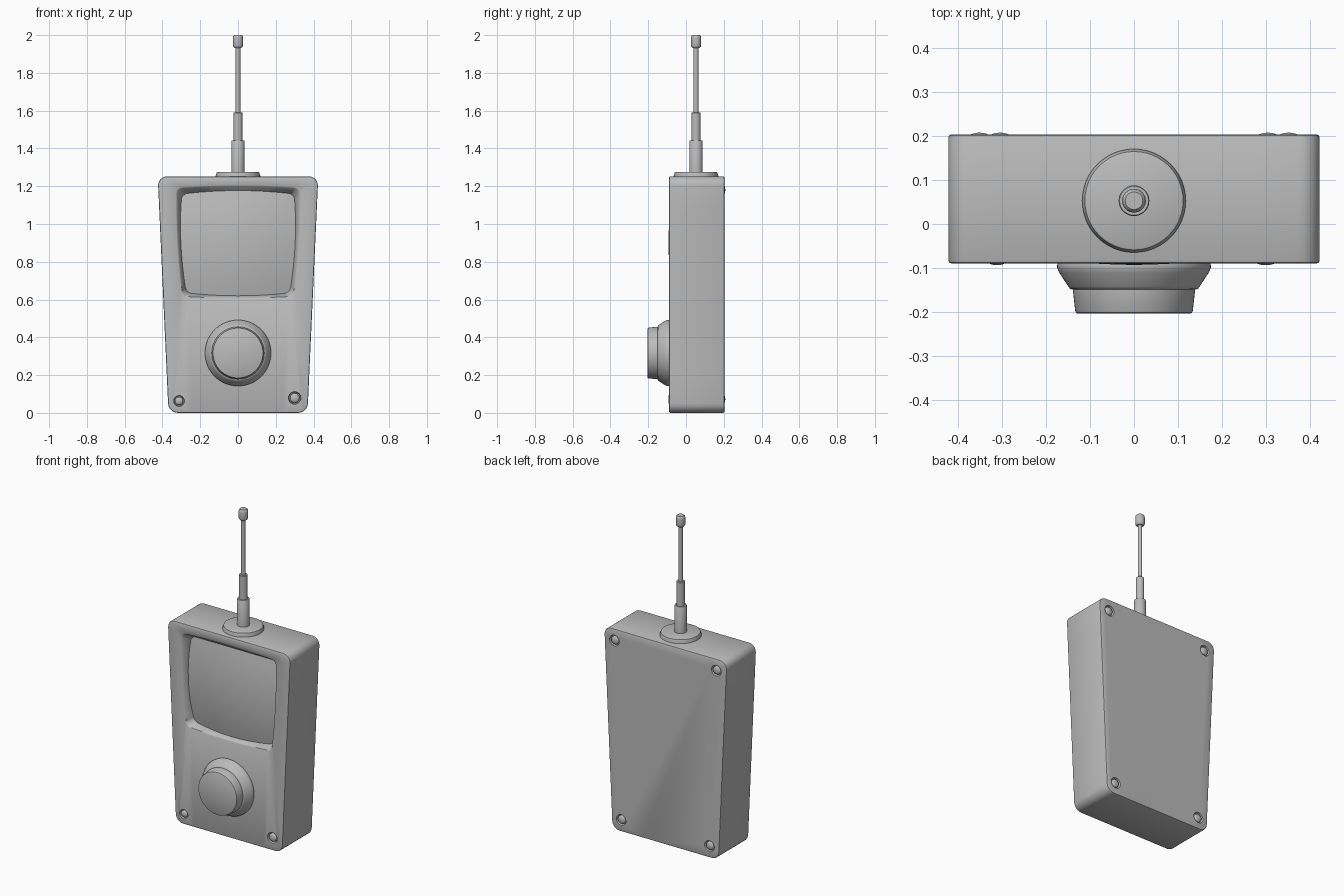
import bpy, bmesh, math
from mathutils import Matrix, Vector

cube = bpy.data.objects.get("Cube")
if cube:
    bpy.data.objects.remove(cube, do_unlink=True)

grey = bpy.data.materials.new("grey plastic")
grey.use_nodes = True
COLOR = (0.5, 0.5, 0.5, 1)
grey.diffuse_color = COLOR
grey.node_tree.nodes["Principled BSDF"].inputs["Base Color"].default_value = COLOR

FRONT, BACK = -0.09, 0.204


def finish(name, bm, angle=35):
    """Turn a bmesh into a shaded object with the shared material."""
    bmesh.ops.recalc_face_normals(bm, faces=bm.faces)
    mesh = bpy.data.meshes.new(name)
    bm.to_mesh(mesh)
    bm.free()
    mesh.materials.append(grey)
    obj = bpy.data.objects.new(name, mesh)
    bpy.context.collection.objects.link(obj)
    shade(obj, angle)
    return obj


def shade(obj, angle=35):
    bpy.ops.object.select_all(action='DESELECT')
    obj.select_set(True)
    bpy.context.view_layer.objects.active = obj
    bpy.ops.object.shade_smooth_by_angle(angle=math.radians(angle))


def ring(top_w, bot_w, z0, z1, radius, bulge=0.0, inset=0.0, side=8, arc=6):
    """Rounded, tapered outline in x and z with optionally bowed sides."""
    tw, bw, z0, z1 = top_w - inset, bot_w - inset, z0 + inset, z1 - inset
    radius = max(radius - inset, 0.005)
    quad = [Vector(p) for p in ((-bw, z0), (bw, z0), (tw, z1), (-tw, z1))]
    pts = []
    for i, p in enumerate(quad):
        nxt = quad[(i + 1) % 4]
        a, b = (quad[i - 1] - p).normalized(), (nxt - p).normalized()
        for k in range(arc + 1):
            t = math.pi / 2 * k / arc
            pts.append(p + radius * (a * (1 - math.sin(t)) + b * (1 - math.cos(t))))
        s, e = p + b * radius, nxt - b * radius
        pts += [s.lerp(e, k / side) for k in range(1, side)]
    zc, hh, hw = (z0 + z1) / 2, (z1 - z0) / 2, (tw + bw) / 2
    out = []
    for x, z in pts:
        u, v = x / hw, (z - zc) / hh
        out.append((x + bulge * u * max(0, 1 - v * v),
                    z + bulge * v * max(0, 1 - u * u)))
    return out


def loft(bm, loops, cap_start=True, cap_end=True):
    loops = [[bm.verts.new(p) for p in loop] for loop in loops]
    n = len(loops[0])
    for a, b in zip(loops, loops[1:]):
        for i in range(n):
            bm.faces.new((a[i], a[(i + 1) % n], b[(i + 1) % n], b[i]))
    if cap_start:
        bm.faces.new(loops[0])
    if cap_end:
        bm.faces.new(loops[-1])


def lathe(bm, profile, origin, rot_x=0.0, seg=48):
    """Spin (radius, height) points about an axis through origin."""
    m = Matrix.Translation(origin) @ Matrix.Rotation(rot_x, 4, 'X')
    loft(bm, [[m @ Vector((r * math.cos(2 * math.pi * i / seg),
                           r * math.sin(2 * math.pi * i / seg), h))
               for i in range(seg)] for r, h in profile])


def turned(name, profile, origin, rot_x=0.0, seg=48):
    bm = bmesh.new()
    lathe(bm, profile, origin, rot_x, seg)
    return finish(name, bm)


def dome_y(x, z):
    """Curved surface of the bulging screen."""
    return FRONT - 0.003 + 0.38 * (x * x + (z - 0.9) ** 2)


# Tapered case with softened edges and a recess for the screen
def case(y, inset):
    return [(x, y, z) for x, z in ring(0.425, 0.368, 0.0, 1.252, 0.05, inset=inset)]


def opening(y, inset):
    return [(x, y, z) for x, z in ring(0.328, 0.298, 0.613, 1.195, 0.035, 0.01, inset)]


screen_edge = ring(0.297, 0.274, 0.637, 1.16, 0.03, 0.017)
bevel = 0.007
loops = [case(BACK, bevel), case(BACK - 0.3 * bevel, 0.3 * bevel), case(BACK - bevel, 0),
         case(FRONT + bevel, 0), case(FRONT + 0.3 * bevel, 0.3 * bevel), case(FRONT, bevel),
         opening(FRONT, 0), opening(FRONT + 0.003, 0.005),
         [(x, dome_y(x, z), z) for x, z in screen_edge],
         [(x, 0.03, z) for x, z in screen_edge]]
bm = bmesh.new()
loft(bm, loops)
body = finish("case", bm)

# Screw positions: x, z, hole radius, face
screws = [(-0.312, 0.063, 0.030, FRONT), (0.300, 0.079, 0.035, FRONT)]
for s in (-1, 1):
    screws += [(s * 0.352, 1.18, 0.035, BACK), (s * 0.305, 0.072, 0.035, BACK)]

# Round screw wells cut into the case
bm = bmesh.new()
for x, z, r, y in screws:
    rot = math.pi / 2 if y == FRONT else -math.pi / 2
    lathe(bm, [(r * 0.85, -0.02), (r, 0.01)], (x, y, z), rot, 32)
cutter = finish("well_cutter", bm)
cutter.hide_render = True
cut = body.modifiers.new("wells", 'BOOLEAN')
cut.operation, cut.solver, cut.object = 'DIFFERENCE', 'EXACT', cutter
bpy.ops.object.select_all(action='DESELECT')
bpy.context.view_layer.objects.active = body
body.select_set(True)
bpy.ops.object.modifier_apply(modifier=cut.name)
bpy.data.objects.remove(cutter, do_unlink=True)
shade(body)

# Domed screw heads sitting in the wells
for i, (x, z, r, y) in enumerate(screws):
    rot = math.pi / 2 if y == FRONT else -math.pi / 2
    head = [(r * 0.72, -0.022), (r * 0.72, -0.006)]
    head += [(r * 0.72 * math.cos(t), -0.006 + 0.010 * math.sin(t))
             for t in (0.4, 0.8, 1.2, 1.45)]
    turned(f"screw_{i + 1}", head, (x, y, z), rot, 24)

# Bulging screen
bm = bmesh.new()
rows = []
for s in (1, 0.85, 0.7, 0.55, 0.4, 0.25, 0.1, 0.02):
    pts = [(x * s, 0.9 + (z - 0.9) * s) for x, z in screen_edge]
    rows.append([(x, dome_y(x, z), z) for x, z in pts])
loft(bm, rows, cap_start=False)
screen = finish("screen", bm, 60)
# face the glass outward
if sum(p.normal.y * p.area for p in screen.data.polygons) > 0:
    screen.data.flip_normals()

# Dial: flared collar and cap
knob = (0, FRONT, 0.317)
turned("dial_collar", [(0.172, -0.01), (0.175, 0.004), (0.175, 0.010), (0.170, 0.021),
                       (0.150, 0.052), (0.145, 0.058), (0.138, 0.060)],
       knob, math.pi / 2, 64)
turned("dial_cap", [(0.140, 0.05), (0.139, 0.062), (0.134, 0.108), (0.132, 0.112),
                    (0.128, 0.114)], knob, math.pi / 2, 64)

# Telescopic aerial on a round foot
base = (0, 0.053, 0)
turned("aerial_foot", [(0.118, 1.24), (0.118, 1.257), (0.112, 1.274), (0.108, 1.276)], base)
turned("aerial_lower_tube", [(0.035, 1.26), (0.035, 1.438), (0.033, 1.441)], base, seg=32)
turned("aerial_middle_tube", [(0.024, 1.43), (0.024, 1.588), (0.022, 1.59)], base, seg=32)
turned("aerial_rod", [(0.0125, 1.58), (0.0125, 1.95)], base, seg=24)
turned("aerial_tip", [(0.018, 1.932), (0.025, 1.938), (0.027, 1.945), (0.027, 1.985),
                      (0.025, 1.995), (0.020, 2.0)], base, seg=32)
